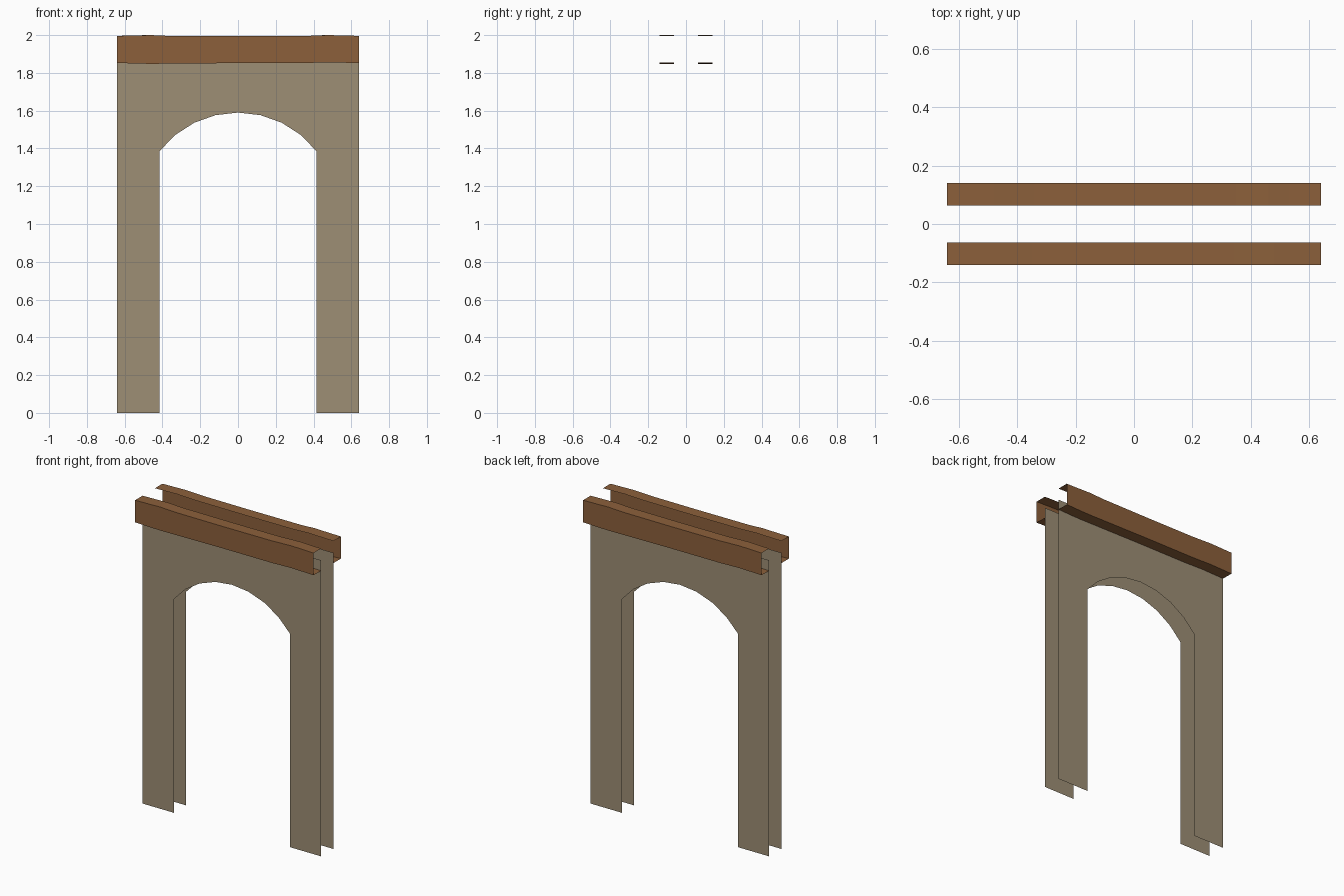
import bpy, bmesh, math

if "Cube" in bpy.data.objects:
    bpy.data.objects.remove(bpy.data.objects["Cube"])

def material(name, rgb):
    m = bpy.data.materials.new(name)
    m.diffuse_color = (*[(c / 255 / 12.92 if c < 11 else ((c / 255 + 0.055) / 1.055) ** 2.4) for c in rgb], 1)
    m.use_nodes = True
    m.node_tree.nodes["Principled BSDF"].inputs["Base Color"].default_value = m.diffuse_color
    return m

STONE = material("plaster_tan", (157, 142, 117))
WOOD = material("timber_brown", (140, 96, 59))

HALF_W, INNER_Y, OUTER_Y = 0.64, 0.063, 0.14
OPEN_W, SPRING_Z, CROWN_Z, WALL_TOP = 0.416, 1.385, 1.59, 1.92

def strips(name, rows, mat, turn):
    """Join neighbouring point rows with quads; turn rotates the part half a turn about z."""
    s = -1 if turn else 1
    bm = bmesh.new()
    vs = [[bm.verts.new((s * x, s * y, z)) for x, y, z in row] for row in rows]
    for a, b in zip(vs, vs[1:]):
        for i in range(len(a) - 1):
            bm.faces.new((a[i], b[i], b[i + 1], a[i + 1]))
    bmesh.ops.remove_doubles(bm, verts=bm.verts, dist=1e-5)
    me = bpy.data.meshes.new(name)
    bm.to_mesh(me)
    bm.free()
    me.materials.append(mat)
    ob = bpy.data.objects.new(name, me)
    bpy.context.collection.objects.link(ob)
    return ob

# Arch outline: circular arc in eight segments
rise = CROWN_Z - SPRING_Z
R = (OPEN_W ** 2 + rise ** 2) / (2 * rise)
half = math.asin(OPEN_W / R)
arc = [(R * math.sin(half * k / 4), CROWN_Z - R + R * math.cos(half * k / 4))
       for k in range(-4, 5)]

# Slightly uneven timber: x, bottom z, top z
waves = [(-HALF_W, 1.853, 1.996), (-0.53, 1.849, 1.998), (-0.46, 1.848, 2.0),
         (-0.35, 1.849, 1.995), (0.0, 1.852, 1.994), (0.34, 1.852, 1.995),
         (0.48, 1.856, 2.0), (HALF_W, 1.852, 1.996)]

for side, turn in (("front", False), ("back", True)):
    # Thin wall sheet: legs, then the part above the arch
    columns = [(-HALF_W, 0), (-OPEN_W, 0)]
    for label, x0, x1 in (("left", -HALF_W, -OPEN_W), ("right", OPEN_W, HALF_W)):
        strips(f"{side}_{label}_leg",
               [[(x, -INNER_Y, z) for z in (WALL_TOP, 0)] for x in (x0, x1)][::-1],
               STONE, turn)
    strips(f"{side}_arch_wall",
           [[(x, -INNER_Y, WALL_TOP), (x, -INNER_Y, z)] for x, z in arc][::-1],
           STONE, turn)
    # Timber lintel: open channel of top, face and underside
    strips(f"{side}_lintel",
           [[(x, -INNER_Y, t), (x, -OUTER_Y, t), (x, -OUTER_Y, b), (x, -INNER_Y, b)]
            for x, b, t in waves][::-1],
           WOOD, turn)

# Make every sheet face outwards
for ob in bpy.context.collection.objects:
    f = max(ob.data.polygons, key=lambda p: abs(p.normal.y))
    if f.normal.y * f.center.y < 0:
        ob.data.flip_normals()
